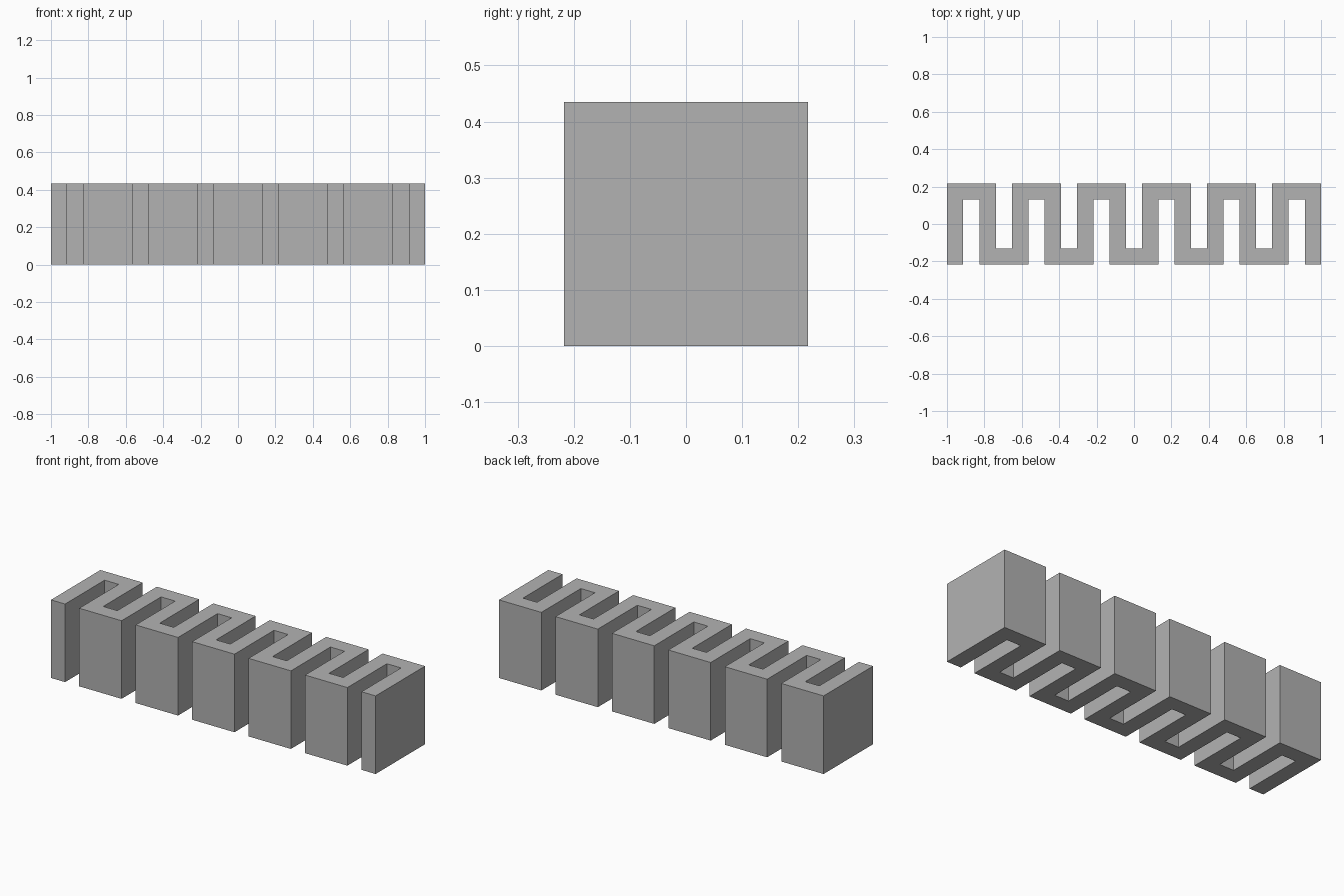
import bpy
import bmesh

# Remove the default cube
cube = bpy.data.objects.get("Cube")
if cube:
    bpy.data.objects.remove(cube, do_unlink=True)

LEGS = 12
UNIT = 2 / (2 * LEGS - 1)   # wall thickness equals slot width
SPAN = 5                    # depth and height in wall thicknesses

# One flat grey material
grey = bpy.data.materials.new("plain grey")
grey.use_nodes = True
colour = (0.448, 0.448, 0.448, 1)
grey.diffuse_color = colour
grey.node_tree.nodes["Principled BSDF"].inputs["Base Color"].default_value = colour


def edge_with_slots(first_gap, edge, slot_end):
    """Outline from left to right, dipping into every second gap."""
    points = [(0, edge)]
    for gap in range(first_gap, LEGS - 1, 2):
        left = 2 * gap + 1
        points += [(left, edge), (left, slot_end),
                   (left + 1, slot_end), (left + 1, edge)]
    points.append((2 * LEGS - 1, edge))
    return points


# Meander profile: front slots and back slots alternate
front = edge_with_slots(0, 0, SPAN - 1)
back = edge_with_slots(1, SPAN, 1)
outline = front + back[::-1]

# Extrude the profile upward
bm = bmesh.new()
verts = [bm.verts.new((x * UNIT - 1, (y - SPAN / 2) * UNIT, 0)) for x, y in outline]
base = bm.faces.new(verts)
extruded = bmesh.ops.extrude_face_region(bm, geom=[base], use_keep_orig=True)
top_verts = [g for g in extruded["geom"] if isinstance(g, bmesh.types.BMVert)]
bmesh.ops.translate(bm, verts=top_verts, vec=(0, 0, SPAN * UNIT))
bmesh.ops.recalc_face_normals(bm, faces=bm.faces)

mesh = bpy.data.meshes.new("meander_wall")
bm.to_mesh(mesh)
bm.free()
mesh.materials.append(grey)
wall = bpy.data.objects.new("meander_wall", mesh)
bpy.context.collection.objects.link(wall)
